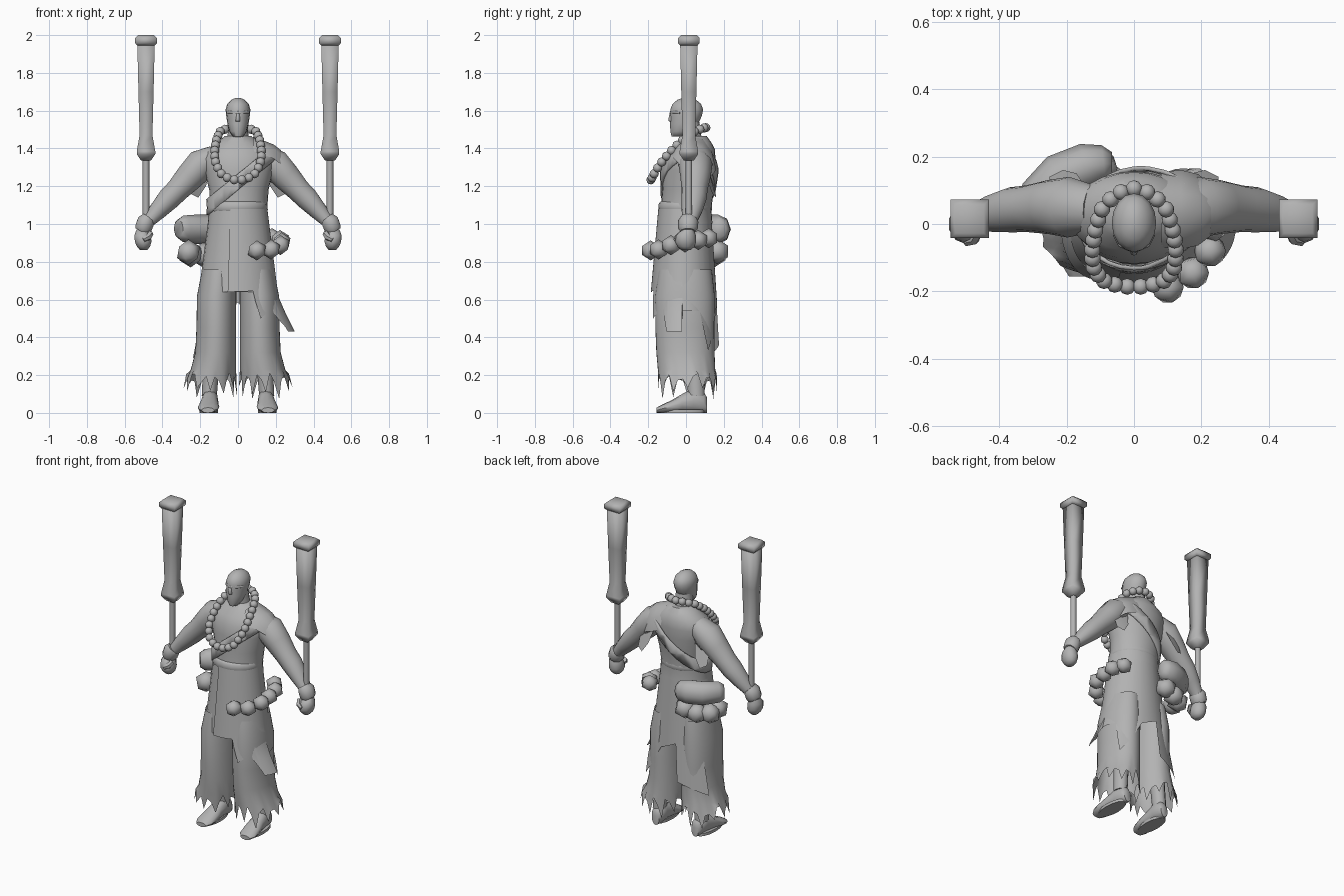
import bpy, bmesh, math, random
from mathutils import Vector

random.seed(4)
X, Y, Z = Vector((1, 0, 0)), Vector((0, 1, 0)), Vector((0, 0, 1))
grey = bpy.data.materials.new("plain_grey")
grey.diffuse_color = (0.45, 0.45, 0.45, 1)


def finish(name, bm, angle=50):
    bmesh.ops.recalc_face_normals(bm, faces=bm.faces[:])
    me = bpy.data.meshes.new(name)
    bm.to_mesh(me)
    bm.free()
    me.materials.append(grey)
    ob = bpy.data.objects.new(name, me)
    bpy.context.collection.objects.link(ob)
    bpy.ops.object.select_all(action='DESELECT')
    ob.select_set(True)
    bpy.context.view_layer.objects.active = ob
    bpy.ops.object.shade_smooth_by_angle(angle=math.radians(angle))
    return ob


def loft_bm(rings, hint, axis=None, n=16, phase=0.0, caps=True):
    """Skin elliptical rings (x, y, z, a, b); a lies along the hint direction."""
    bm = bmesh.new()
    cs = [Vector(r[:3]) for r in rings]
    rows = []
    for i, r in enumerate(rings):
        d = axis or (cs[min(i + 1, len(cs) - 1)] - cs[max(i - 1, 0)]).normalized()
        u = (hint - d * hint.dot(d)).normalized()
        v = d.cross(u)
        angs = [2 * math.pi * k / n + phase for k in range(n)]
        rows.append([bm.verts.new(cs[i] + u * r[3] * math.cos(t) + v * r[4] * math.sin(t))
                     for t in angs])
    for p, q in zip(rows, rows[1:]):
        for k in range(n):
            bm.faces.new((p[k], p[(k + 1) % n], q[(k + 1) % n], q[k]))
    if caps:
        bm.faces.new(rows[0])
        bm.faces.new(rows[-1])
    return bm


def loft(name, rings, hint, axis=None, angle=50, **kw):
    return finish(name, loft_bm(rings, hint, axis, **kw), angle)


def sheet(name, rows, angle=40):
    bm = bmesh.new()
    vs = [[bm.verts.new(p) for p in row] for row in rows]
    for p, q in zip(vs, vs[1:]):
        for k in range(len(p) - 1):
            bm.faces.new((p[k], p[k + 1], q[k + 1], q[k]))
    return finish(name, bm, angle)


def balls(name, centres, radius, sub, angle):
    bm = bmesh.new()
    for c in centres:
        new = bmesh.ops.create_icosphere(bm, subdivisions=sub, radius=radius)['verts']
        bmesh.ops.translate(bm, verts=new, vec=c)
    return finish(name, bm, angle)


def interp(table, t):
    for (a, p), (b, q) in zip(table, table[1:]):
        if a <= t <= b:
            return p + (q - p) * (t - a) / (b - a)
    return table[-1][1]


# Head, neck, nose and brow
loft("head", [(0, -.04, 1.462, .026, .036), (0, -.028, 1.49, .045, .055),
              (0, -.01, 1.53, .056, .074), (0, 0, 1.57, .062, .083),
              (0, .004, 1.605, .066, .087), (0, .004, 1.635, .057, .076),
              (0, .004, 1.657, .036, .05), (0, .004, 1.668, .012, .018)], X, Z, angle=70)
loft("neck", [(0, .035, 1.42, .07, .06), (0, .025, 1.47, .055, .055),
              (0, .015, 1.54, .05, .055)], X, Z)
loft("nose", [(0, -.078, 1.543, .013, .012), (0, -.08, 1.553, .012, .014),
              (0, -.074, 1.597, .007, .01)], X, Z, n=8, angle=80)
loft("brow", [(-.055, -.03, 1.59, .008, .008), (-.04, -.06, 1.592, .008, .009),
              (0, -.08, 1.588, .008, .007), (.04, -.06, 1.592, .008, .009),
              (.055, -.03, 1.59, .008, .008)], Z, n=8, angle=80)

# Torso
torso = [(0, 0, 1.0, .15, .13), (0, 0, 1.08, .145, .124), (0, .012, 1.18, .152, .127),
         (0, .018, 1.28, .178, .136), (0, .026, 1.345, .19, .13), (0, .036, 1.395, .165, .117),
         (0, .043, 1.43, .115, .092), (0, .042, 1.465, .07, .068)]
loft("torso", torso, X, Z, n=24)


# Draped robe and rolled sash, cut from shells around the torso
def drape(name, grow, top, low=None):
    bm = loft_bm([(x, y, z + grow * .3, a + grow, b + grow) for x, y, z, a, b in torso],
                 X, Z, n=28, caps=False)
    for h, outer in ((top, True), (low, False)):
        if h:
            geom = bm.verts[:] + bm.edges[:] + bm.faces[:]
            bmesh.ops.bisect_plane(bm, geom=geom, plane_co=(-.17, 0, h), plane_no=(-.8, 0, 1),
                                   clear_outer=outer, clear_inner=not outer)
    return finish(name, bm)


drape("robe_top", .010, 1.10)
sash = drape("sash", .020, 1.13, 1.045)
mod = sash.modifiers.new("thickness", 'SOLIDIFY')
mod.thickness = .012
loft("belt", [(0, -.004, 1.065, .15, .135), (0, -.004, 1.075, .158, .143),
              (0, -.004, 1.11, .154, .14), (0, -.004, 1.12, .145, .13)], X, Z, n=20)

# Cloth flap over one shoulder, rounded towards its tip
sheet("shoulder_flap", [[(x, .04 + (y - .04) * k, z - drop) for y, drop in
                         ((-.075, .075), (-.04, .022), (.03, 0), (.09, .012), (.14, .07), (.16, .15))]
                        for x, z, k in ((.08, 1.462, .95), (.14, 1.44, 1), (.19, 1.42, .9),
                                        (.228, 1.39, .65))])

# Torn sleeve scraps behind the arms
for s in (-1, 1):
    sheet("torn_scrap", [[(s * .15, .12, 1.28), (s * .2, .13, 1.25), (s * .25, .11, 1.24)],
                         [(s * .17, .15, 1.2), (s * .21, .16, 1.14), (s * .25, .14, 1.16)]])

# Arms, cuffs, hands and clubs, once per side
for s in (-1, 1):
    loft("arm", [(s * .12, .045, 1.36, .07, .06), (s * .195, .05, 1.315, .09, .085),
                 (s * .255, .05, 1.25, .08, .077), (s * .32, .045, 1.18, .069, .064),
                 (s * .365, .042, 1.135, .067, .062), (s * .42, .032, 1.075, .056, .05),
                 (s * .48, .018, 1.01, .038, .035), (s * .5, .01, .97, .036, .032)], Y, n=14)
    loft("cuff", [(s * .475, .015, 1.03, .045, .038), (s * .487, .012, 1.015, .054, .048),
                  (s * .502, .01, .975, .052, .047), (s * .51, .01, .96, .04, .038)], Y, n=10)
    loft("fist", [(s * .505, .01, .97, .032, .034), (s * .505, 0, .94, .052, .046),
                  (s * .502, -.002, .905, .056, .046), (s * .5, 0, .88, .045, .036),
                  (s * .5, 0, .862, .025, .02)], Y, Z, n=10)
    loft("thumb", [(s * .465, -.02, .95, .018, .018), (s * .475, -.045, .93, .018, .018),
                   (s * .5, -.055, .915, .012, .012)], Z, n=6)
    cx, cy = s * .487, .015
    loft("club_handle", [(cx, cy, .9, .018, .018), (cx, cy, 1.36, .018, .018)], X, Z, n=8)
    w = math.sqrt(2)
    loft("club_head", [(cx, cy, z, r * w, r * w) for z, r in
                       ((1.335, .026), (1.37, .049), (1.385, .049), (1.47, .034),
                        (1.7, .040), (1.955, .046))], X, Z, angle=100, n=4, phase=math.pi / 4)
    loft("club_cap", [(cx, cy, z, r * w, r * w) for z, r in
                      ((1.945, .046), (1.957, .057), (1.985, .057), (2.0, .042))],
         X, Z, angle=100, n=4, phase=math.pi / 4)

# Bead necklace, spaced evenly along a closed loop
half = [(0, .105, 1.51), (.055, .09, 1.508), (.098, .04, 1.488), (.118, -.03, 1.435),
        (.125, -.09, 1.375), (.117, -.14, 1.315), (.085, -.172, 1.26), (.04, -.184, 1.236),
        (0, -.187, 1.232)]
loop = [Vector(p) for p in half] + [Vector((-x, y, z)) for x, y, z in half[-2::-1]]
dist = [0.0]
for a, b in zip(loop, loop[1:]):
    dist.append(dist[-1] + (b - a).length)
path = list(zip(dist, loop))
balls("necklace", [interp(path, dist[-1] * k / 27) for k in range(27)], .0245, 2, 70)

# Trousers: hips, two flared legs with ragged hems
loft("hips", [(0, -.006, z, .158 + (1.02 - z) * .13, .14 + (1.02 - z) * .06)
              for z in (1.1, 1.0, .9, .8, .7, .64)], X, Z, n=24)
for s in (-1, 1):
    bm = loft_bm([(s * .1, -.004, .76, .09, .14), (s * .113, -.006, .62, .104, .158),
                  (s * .115, -.006, .45, .105, .156), (s * .118, -.003, .32, .108, .154),
                  (s * .13, .003, .23, .12, .152), (s * .147, .01, .14, .142, .155)],
                 X, Z, n=36, caps=False)
    bm.verts.ensure_lookup_table()
    for k, v in enumerate(bm.verts[-36:]):
        tip = k % 3 == 0
        v.co.z = random.uniform(.07, .14) if tip else random.uniform(.16, .215)
        if not tip:
            v.co.x += (s * .13 - v.co.x) * .08
    finish("trouser_leg", bm)

# Wrapped overskirt with a stepped hem, given as angle and height
hem = [(-105, .64), (-68, .645), (-60, .5), (-38, .56), (-28, .43), (-3, .43), (-2, .54),
       (28, .54), (42, .33), (56, .42), (72, .55), (100, .6), (102, .36), (145, .29)]
angles = sorted(set(range(-105, 146, 5)) | {t for t, _ in hem})
rows = []
for k in range(8):
    row = []
    for t in angles:
        z = 1.08 + (interp(hem, t) - 1.08) * k / 7
        a = math.radians(t)
        flare = max(0, .6 - z) * (.38 if -30 <= t <= -3 else .12)
        deep = .14 + (1.02 - z) * (.09 if t < 0 else .065)
        row.append((math.cos(a) * (.163 + (1.02 - z) * .125 + flare),
                    math.sin(a) * deep - .012 + .008 * (t > 0) * math.sin(a), z))
    rows.append(row)
sheet("overskirt", rows)

# Belt beads on one hip, bundle and gourds on the other
balls("hip_beads", [(.1, -.187, .86), (.175, -.145, .865), (.225, -.08, .888),
                    (.23, -.005, .902), (.222, .065, .915), (.18, .12, .925)], .053, 1, 70)
loft("bundle", [(-.315, .055, .975, .048, .04), (-.29, .075, .975, .07, .06),
                (-.22, .14, .972, .078, .07), (-.14, .17, .972, .078, .07),
                (-.09, .178, .972, .068, .056), (-.065, .178, .972, .045, .035)],
     Z, angle=60, n=8)
balls("hanging_gourds", [(-.262, .045, .85), (-.25, .11, .838), (-.185, .15, .838),
                         (-.11, .165, .855)], .068, 1, 70)

# Feet and ankles
for s in (-1, 1):
    loft("ankle", [(s * .135, .045, .36, .05, .055), (s * .145, .05, .2, .042, .048),
                   (s * .152, .055, .09, .04, .046)], X, Z, n=10)
    loft("foot", [(s * (.15 - y * .06), y, h / 2, w, h / 2) for y, w, h in
                  ((.112, .026, .08), (.095, .038, .11), (.04, .043, .13), (-.02, .047, .1),
                   (-.08, .056, .065), (-.125, .054, .045), (-.155, .034, .028))],
         X, -Y, n=12)
    loft("sole", [(s * .155, -.02, z, .048, .118) for z in (0, .018)], X, Z, n=14)
